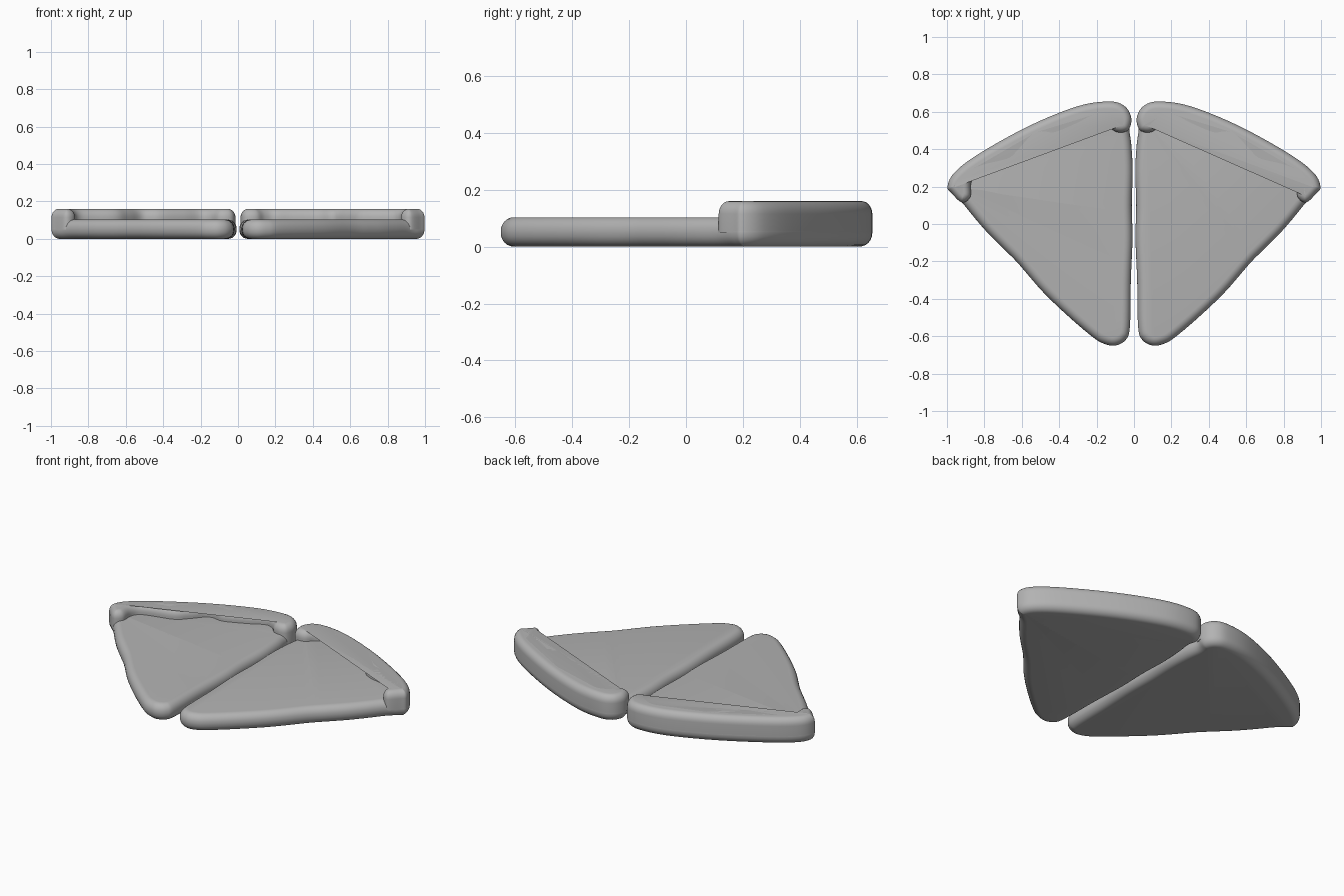
import bpy, bmesh, math
from mathutils import Vector

cube = bpy.data.objects.get("Cube")
if cube:
    bpy.data.objects.remove(cube)

clay = bpy.data.materials.new("plain_grey")
clay.use_nodes = True
grey = (0.45, 0.45, 0.45, 1)
clay.diffuse_color = grey
clay.node_tree.nodes["Principled BSDF"].inputs["Base Color"].default_value = grey

# Outer rim of the crust, from the straight side round to the far corner
rim = [(.025, .51), (.015, .57), (.05, .63), (.13, .655), (.3, .63), (.56, .525),
       (.83, .375), (.96, .275), (.997, .2), (.975, .165), (.92, .115)]
# Wavy edge of the slice back to the point, then along the straight side
sides = [(.85, .03), (.78, -.05), (.70, -.13), (.62, -.21), (.49, -.36), (.355, -.49),
         (.22, -.605), (.16, -.64), (.1, -.65), (.045, -.62), (.022, -.55), (.017, -.3),
         (.008, -.08), (.012, .1), (.007, .28), (.014, .42)]
# Wavy inner border of the crust
inner = [(.875, .145), (.872, .215), (.845, .26), (.78, .285), (.65, .32), (.58, .385),
         (.51, .455), (.42, .453), (.29, .505), (.2, .55), (.145, .535), (.105, .497), (.06, .49)]


def smooth_loop(points, steps=5):
    """Closed Catmull-Rom curve through the points."""
    p = [Vector(q) for q in points]
    n = len(p)
    out = []
    for i in range(n):
        a, b, c, d = p[i - 1], p[i], p[(i + 1) % n], p[(i + 2) % n]
        for k in range(steps):
            t = k / steps
            out.append(b + (c - a) * t / 2 + (a - b * 2.5 + c * 2 - d / 2) * t * t
                       + (b * 1.5 - a / 2 - c * 1.5 + d / 2) * t ** 3)
    return out


def inset(loop, dist):
    """Move a clockwise loop inwards."""
    out = []
    for i, p in enumerate(loop):
        t = (loop[(i + 1) % len(loop)] - loop[i - 1]).normalized()
        out.append(p + Vector((t.y, -t.x)) * dist)
    return out


def slab(name, points, levels, side):
    """Stack inset copies of an outline; levels are (inset, height)."""
    loop = smooth_loop(points)
    bm = bmesh.new()
    rings = [[bm.verts.new((p.x * side, p.y, z)) for p in inset(loop, d)] for d, z in levels]
    n = len(loop)
    for low, high in zip(rings, rings[1:]):
        for i in range(n):
            j = (i + 1) % n
            bm.faces.new((low[i], low[j], high[j], high[i]))
    bm.faces.new(rings[0])
    bm.faces.new(rings[-1])
    bmesh.ops.recalc_face_normals(bm, faces=bm.faces)
    mesh = bpy.data.meshes.new(name)
    bm.to_mesh(mesh)
    bm.free()
    mesh.materials.append(clay)
    obj = bpy.data.objects.new(name, mesh)
    bpy.context.collection.objects.link(obj)
    bpy.ops.object.select_all(action='DESELECT')
    obj.select_set(True)
    bpy.context.view_layer.objects.active = obj
    bpy.ops.object.shade_smooth_by_angle(angle=math.radians(50))


def rounding(r, low, high):
    """Quarter-round levels from a vertical wall up to a flat top."""
    arcs = [math.radians(a) for a in range(0, 91, 15)]
    return [(r * (1 - math.cos(a)), low + (high - low) * math.sin(a)) for a in arcs]


base_top = rounding(.045, .055, .103)
base_bottom = [(d, .103 - z) for d, z in reversed(base_top)]
crust_levels = [(0, .05)] + rounding(.038, .115, .16)

for side, label in ((1, "left"), (-1, "right")):
    slab(label + "_slice_base", rim + sides, base_bottom + base_top, side)
    slab(label + "_slice_crust", rim + inner, crust_levels, side)
